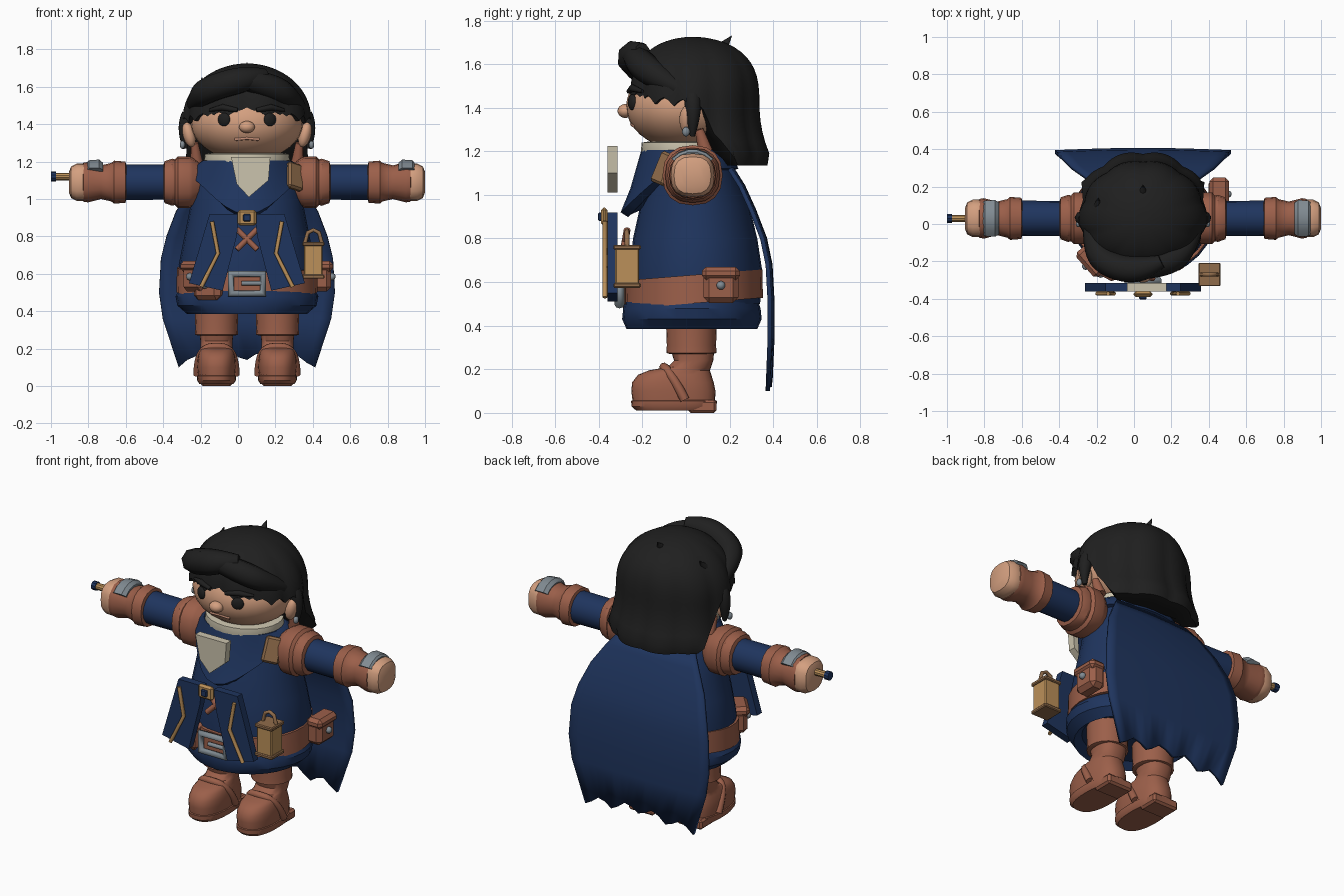
import bpy, bmesh, math
from math import sin, cos, pi, radians
from mathutils import Vector

if "Cube" in bpy.data.objects:
    bpy.data.objects.remove(bpy.data.objects["Cube"])

CX = 0.048      # the figure stands off-centre because of the wand
made = []


def material(name, r, g, b):
    m = bpy.data.materials.new(name)
    m.use_nodes = True
    m.diffuse_color = (r, g, b, 1)
    m.node_tree.nodes["Principled BSDF"].inputs["Base Color"].default_value = (r, g, b, 1)
    return m


navy = material("navy cloth", .0135, .035, .112)
brown = material("brown leather", .33, .115, .068)
skin = material("skin", .66, .35, .215)
black = material("black hair", .014, .014, .014)
cream = material("cream linen", .6, .55, .42)
gold = material("gold", .5, .28, .1)
grey = material("grey metal", .22, .26, .29)
lip = material("lip", .55, .27, .18)
tan = material("tan strap", .28, .15, .07)


def finish(name, bm, mat, angle=35):
    bmesh.ops.recalc_face_normals(bm, faces=bm.faces)
    me = bpy.data.meshes.new(name)
    bm.to_mesh(me)
    bm.free()
    me.materials.append(mat)
    me.shade_smooth()
    me.set_sharp_from_angle(angle=radians(angle))
    ob = bpy.data.objects.new(name, me)
    bpy.context.collection.objects.link(ob)
    made.append(ob)
    return ob


def loft(name, rings, mat, closed=True, caps=True, angle=35):
    bm = bmesh.new()
    rows = [[bm.verts.new(p) for p in ring] for ring in rings]
    n = len(rows[0])
    for a, b in zip(rows, rows[1:]):
        for i in range(n if closed else n - 1):
            j = (i + 1) % n
            bm.faces.new((a[i], a[j], b[j], b[i]))
    if caps:
        bm.faces.new(rows[0])
        bm.faces.new(rows[-1])
    return finish(name, bm, mat, angle)


def circle(n, e=1):
    """Unit circle, squarer when e is below one."""
    angles = [2 * pi * i / n for i in range(n)]
    return [tuple(math.copysign(abs(v) ** e, v) for v in (sin(a), cos(a))) for a in angles]


def oval(z, rx, ry, cx=0, cy=0, n=28, tilt=0, e=1):
    pts = [(cx + rx * u, cy - ry * v) for u, v in circle(n, e)]
    return [(x, y, z + tilt * y) for x, y in pts]


def limb(name, s, stations, mat, y=.03, z=1.09, n=16, e=1):
    return loft(name, [[(s * x, y + r * u, z + r * v) for u, v in circle(n, e)]
                       for x, r in stations], mat)


def box(name, loc, size, mat, rot=(0, 0, 0), bevel=.012):
    bm = bmesh.new()
    bmesh.ops.create_cube(bm, size=1)
    bmesh.ops.scale(bm, vec=size, verts=bm.verts)
    bmesh.ops.bevel(bm, geom=bm.edges[:], offset=bevel, segments=1, affect='EDGES')
    ob = finish(name, bm, mat)
    ob.location, ob.rotation_euler = loc, rot


def ball(name, loc, size, mat, rot=(0, 0, 0), seg=20):
    bm = bmesh.new()
    bmesh.ops.create_uvsphere(bm, u_segments=seg, v_segments=seg // 2 + 2, radius=1)
    bmesh.ops.scale(bm, vec=size, verts=bm.verts)
    ob = finish(name, bm, mat, 60)
    ob.location, ob.rotation_euler = loc, rot


def plate(name, outline, y0, y1, mat):
    return loft(name, [[(x, y, z) for x, z in outline] for y in (y0, y1)], mat)


def tube(name, pts, r, mat, radii=None, cyclic=False, smooth=False):
    cu = bpy.data.curves.new(name, 'CURVE')
    cu.dimensions = '3D'
    cu.bevel_depth, cu.bevel_resolution, cu.use_fill_caps = r, 2, True
    sp = cu.splines.new('NURBS' if smooth else 'POLY')
    sp.points.add(len(pts) - 1)
    for i, p in enumerate(pts):
        sp.points[i].co = (*p, 1)
        sp.points[i].radius = radii[i] if radii else 1
    if smooth:
        sp.order_u, sp.use_endpoint_u = 3, True
    sp.use_cyclic_u = cyclic
    cu.materials.append(mat)
    ob = bpy.data.objects.new(name, cu)
    bpy.context.collection.objects.link(ob)
    made.append(ob)


# Coat, skirt and belt
loft("coat_body", [oval(z, rx, ry, cy=cy) for z, rx, ry, cy in (
    (.5, .35, .3, .04), (.65, .365, .305, .045), (.8, .335, .285, .042), (.95, .305, .25, .04),
    (1.1, .285, .2, .03), (1.17, .26, .18, .02), (1.22, .2, .15, .01))], navy)
loft("coat_skirt", [oval(z, rx, ry, cy=.027) for z, rx, ry in (
    (.56, .35, .3), (.51, .365, .305), (.48, .382, .315), (.43, .372, .32), (.385, .32, .3), (.42, .28, .25))], navy)
loft("belt", [oval(z, rx, ry, cy=.037, tilt=.08) for z, rx, ry in (
    (.5, .36, .3), (.5, .378, .316), (.63, .374, .313), (.63, .355, .295))], brown)
side_out, front_out = Vector((1, 0, 0)), Vector((-.75, -.66, 0))
for x, y, z, turn, out in ((.4, .16, .575, pi / 2, side_out), (-.265, -.19, .575, -.85, front_out),
                           (-.2, -.22, .53, -.5, Vector((-.48, -.88, 0)))):
    box("belt_pouch", (x, y, z), (.16, .1, .14), brown, (0, 0, turn), .025)
    box("pouch_lid", Vector((x, y, z + .065)) + out * .008, (.175, .105, .06), brown, (0, 0, turn), .02)
    ball("pouch_stud", Vector((x, y, z + .01)) + out * .055, (.02, .02, .02), grey, seg=10)

# Belt buckle, chest clasp and lacing
frame = [(-.085, -.305, .495), (.085, -.305, .495), (.085, -.305, .6), (-.085, -.305, .6)]
box("belt_tab", (0, -.285, .547), (.17, .02, .1), brown, bevel=.004)
tube("buckle_frame", frame, .022, grey, cyclic=True)
tube("buckle_prong", [(-.03, -.31, .55), (.08, -.31, .55)], .013, grey)
box("chest_clasp", (0, -.375, .9), (.1, .03, .085), gold)
box("clasp_inset", (0, -.393, .9), (.04, .02, .04), navy, bevel=.005)
for s in (1, -1):
    tube("cross_lace", [(-.055 * s, -.27, .84), (.055 * s, -.29, .73)], .016, brown)
    # Front flaps with gold trim
    flap = [(-.2, .92), (-.04, .92), (-.055, .8), (-.13, .51), (-.31, .55)]
    plate("front_flap", [(s * x, z) for x, z in flap], -.36, -.315, navy)
    tube("flap_trim", [(s * x, -.372, z) for x, z in ((-.187, .88), (-.155, .71), (-.245, .53))], .011, gold)

# Hood collar with pointed front, neck collar, bib and strap
def drape(lift, spread):
    ring = []
    for u, v in circle(32):
        f = max(0, v) ** 3
        z = 1.12 - .2 * f + lift * (1 + 1.2 * f)
        ring.append(((.3 + spread) * u, .02 - (.21 + spread + .1 * f * (1 - lift * 5)) * v, z))
    return ring


loft("hood_collar", [drape(-.01, -.03), drape(0, .01), drape(.05, -.01), oval(1.205, .238, .205, n=32)], navy)
loft("neck_collar", [oval(z, r, r * .88, cy=-.005) for z, r in ((1.17, .22), (1.2, .23), (1.24, .225), (1.245, .19))], cream)
plate("shirt_bib", [(-.085, 1.225), (.125, 1.225), (.115, 1.1), (.01, 1.01), (-.055, 1.08)], -.36, -.315, cream)
box("chest_strap", (.255, -.1, 1.12), (.1, .04, .15), tan, (-.3, .25, .65))

# Cape with a ragged hem
rows = []
levels = ((1.12, .25, .2), (1.04, .31, .25), (.93, .38, .3), (.8, .43, .35), (.68, .46, .375),
          (.5, .47, .385), (.36, .45, .385), (.1, .365, .375))
hem = (0, .035, .05, .02)
for k, (z, w, y) in enumerate(levels):
    rows.append([(w * i / 8, y + .012 * cos(pi * i / 16), z + (hem[i % 4] + .04 * (1 - abs(i) / 8)
                 if k == len(levels) - 1 else 0)) for i in range(-8, 9)])
cape = loft("cape", rows, navy, closed=False, caps=False)
mod = cape.modifiers.new("thickness", 'SOLIDIFY')
mod.thickness, mod.offset = .02, 0

# Arms and legs
for s in (1, -1):
    limb("shoulder_guard", s, ((.25, .1), (.29, .13), (.31, .138), (.37, .138), (.385, .122),
                               (.4, .126), (.44, .112), (.45, .08)), brown, e=.85)
    limb("sleeve", s, ((.38, .093), (.67, .095)), navy)
    limb("cuff", s, ((.645, .09), (.65, .11), (.71, .115), (.725, .103), (.78, .09),
                     (.85, .108), (.875, .104), (.88, .08)), brown, e=.88)
    limb("hand", s, ((.84, .09), (.87, .1), (.91, .1), (.94, .085), (.952, .055)), skin, e=.75)
    # Curved metal plate over the top of the cuff
    arc = [radians(d) for d in range(40, 141, 20)]
    loft("wrist_plate", [[(s * (x + .02 * s), .03 + r * cos(a), 1.085 + r * sin(a)) for r, path in
                          ((.09, arc), (ro, arc[::-1])) for a in path]
                         for x, ro in ((.79, .11), (.81, .128), (.865, .124), (.875, .112))], grey)

    x = s * .163
    loft("trouser_leg", [oval(z, r, r, x, .025, 20) for z, r in (
        (.27, .1), (.275, .115), (.31, .113), (.45, .118))], brown)
    loft("boot", [oval(z, rx, ry, x, cy, 28, e=.82) for z, rx, ry, cy in (
        (.04, .097, .188, -.055), (.1, .103, .193, -.058), (.14, .101, .187, -.06), (.175, .095, .168, -.052),
        (.195, .088, .14, -.03), (.21, .086, .1, .015), (.24, .086, .09, .035), (.29, .092, .1, .03))], brown)
    loft("boot_sole", [oval(z, rx, ry, x, -.055, 28, e=.82) for z, rx, ry in (
        (.012, .092, .175), (.03, .103, .195), (.055, .104, .197), (.06, .095, .185))], brown)
    box("boot_heel", (x, .075, .03), (.17, .13, .06), brown)
    strap = [(1.02, -.005, .06), (1, -.04, .13), (.7, -.09, .2), (0, -.105, .212)]
    strap += [(-u, y, z) for u, y, z in strap[-2::-1]]
    tube("boot_strap", [(x + .1 * u, y, z) for u, y, z in strap], .022, brown, smooth=True)

# Wand held in the right hand
limb("wand", -1, ((.9, .02), (1.02, .02)), gold, z=1.12, n=10)
limb("wand_tip", -1, ((1.02, .026), (1.048, .026)), navy, z=1.12, n=10)

# Hanging lantern
box("lantern_body", (.355, -.27, .67), (.1, .11, .17), gold, bevel=.006)
for z in (.585, .76):
    box("lantern_cap", (.355, -.27, z), (.118, .125, .022), tan, bevel=.005)
tube("lantern_handle", [(.31, -.27, .765), (.325, -.27, .82), (.355, -.27, .835),
                        (.385, -.27, .82), (.4, -.27, .765)], .011, tan)

# Head and face
ball("head", (0, 0, 1.405), (.3, .275, .2), skin, seg=32)
ball("nose", (0, -.278, 1.385), (.042, .036, .032), skin)
tube("mouth", [(-.065, -.241, 1.318), (0, -.249, 1.325), (.065, -.241, 1.318)], .008, lip)
for s in (1, -1):
    ball("eye", (s * .123, -.247, 1.425), (.035, .016, .036), black, (0, 0, s * .42))
    tube("eyebrow", [(s * .05, -.262, 1.475), (s * .13, -.245, 1.49), (s * .2, -.2, 1.475)], .016, black, (.7, 1.1, .5))
    ball("ear", (s * .31, .01, 1.345), (.033, .04, .07), skin, (0, s * .25, 0))
    ball("earring", (s * .345, .0, 1.29), (.015, .018, .022), grey, seg=10)
    tube("side_lock", [(s * .31, .03, 1.45), (s * .345, .035, 1.38), (s * .33, .03, 1.27)], .04, black, (1, 1, .3), smooth=True)
    tube("leather_tie", [(s * .28, .06, 1.3), (s * .27, .09, 1.2)], .035, brown, (.6, 1))

# Hair: one shell with a ragged fringe and a long, wavy back
columns, steps = 80, 18
rings = []
for j in range(steps + 2):
    t = max(.03, min(1, j / steps))
    ring = []
    for i in range(columns):
        a = 2 * pi * i / columns
        turn = abs((math.degrees(a) + 180) % 360 - 180)
        rim = 1.48 - .05 * min(1, turn / 95) - .035 * (i % 4 == 0) - .012 * (i % 2)
        rim += (1.135 - rim) * min(1, max(0, (turn - 95) / 30))
        z = 1.725 - (1.725 - rim) * t ** 1.7
        k = max(0, (z - 1.42) / .305)
        low = max(0, (1.4 - z) / .265) ** 2
        wave = (1 + .055 * t * abs(sin(5 * a))) * (.7 if j > steps else 1 - .6 * max(0, low - .85))
        rx = (.328 + .05 * low) * (1 - k ** 2.2) ** .5 * wave
        ry = (.28 if cos(a) > 0 else .303 + .065 * low) * (1 - k ** 3) ** .5 * wave
        ring.append((rx * sin(a), .03 - ry * cos(a), z))
    rings.append(ring)
loft("hair", rings, black, angle=50)
tube("quiff_right", [(-.29, .0, 1.49), (-.26, -.14, 1.55), (-.17, -.23, 1.6), (0, -.25, 1.645), (.1, -.2, 1.66)],
     .075, black, (.4, .9, 1, 1, .5), smooth=True)
tube("quiff_left", [(-.03, -.24, 1.645), (.12, -.22, 1.61), (.24, -.13, 1.54), (.3, .02, 1.46)],
     .07, black, (.8, 1, .9, .4), smooth=True)
for x, y, z in ((0, .17, 1.68), (-.24, .1, 1.6)):
    tube("hair_wisp", [(x, y, z), (x, y + .04, z + .05)], .025, black, (1, .05))

for ob in made:
    ob.location.x += CX
